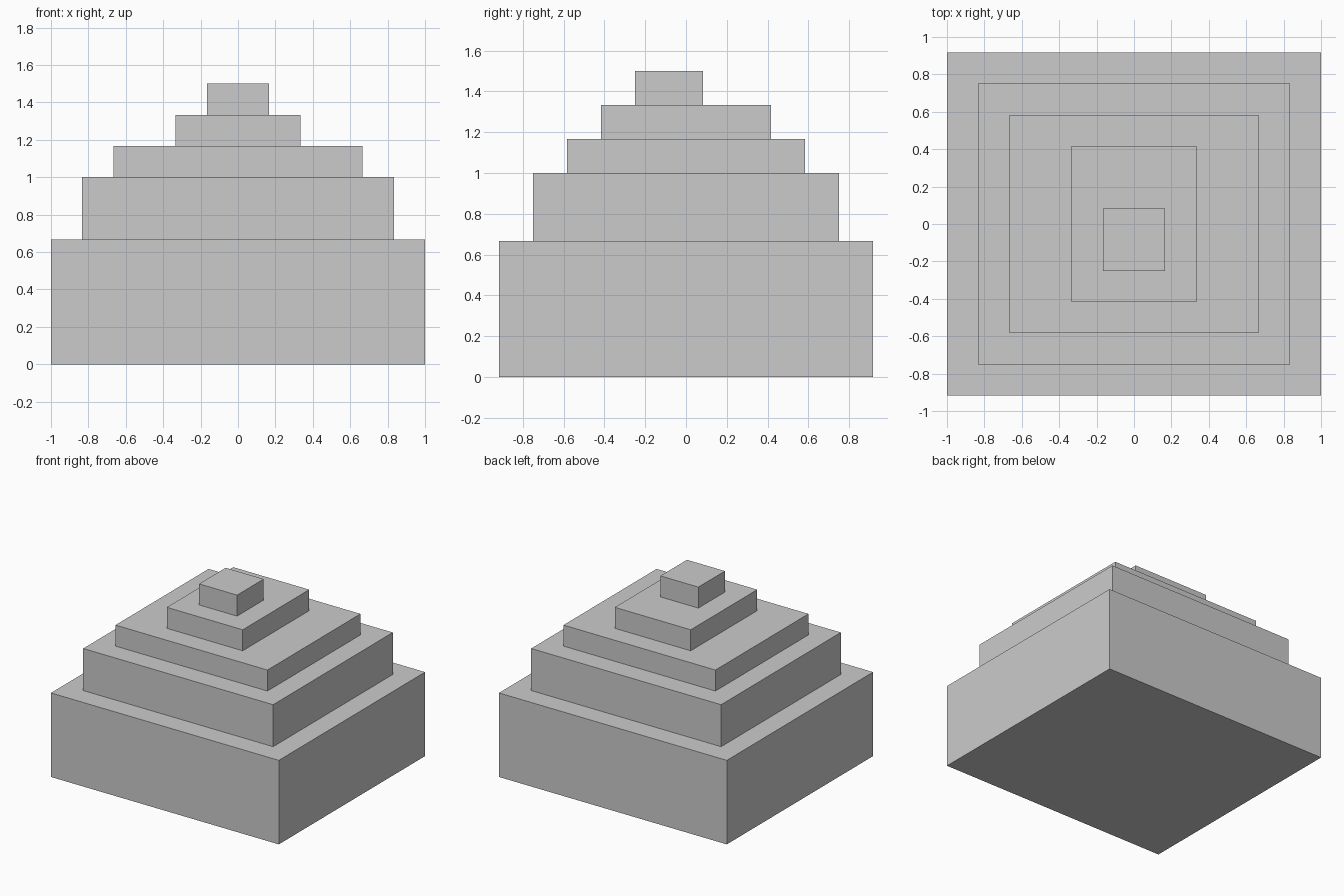
import bpy

if "Cube" in bpy.data.objects:
    bpy.data.objects.remove(bpy.data.objects["Cube"])

U = 1 / 6  # the model sits on a grid of one-sixth units


def add_tier(name, half_x, y_min, y_max, z_min, z_max):
    """Add a box given in grid units."""
    bpy.ops.mesh.primitive_cube_add(size=1)
    ob = bpy.context.object
    ob.name = ob.data.name = name
    ob.location = (0, (y_min + y_max) / 2 * U, (z_min + z_max) / 2 * U)
    ob.scale = (2 * half_x * U, (y_max - y_min) * U, (z_max - z_min) * U)
    bpy.ops.object.transform_apply(location=False, rotation=False, scale=True)


# Stepped tiers from the ground up; the top block sits off-centre to the front
add_tier("base_tier", 6, -5.5, 5.5, 0, 4)
add_tier("second_tier", 5, -4.5, 4.5, 4, 6)
add_tier("third_tier", 4, -3.5, 3.5, 6, 7)
add_tier("fourth_tier", 2, -2.5, 2.5, 7, 8)
add_tier("top_block", 1, -1.5, 0.5, 8, 9)
